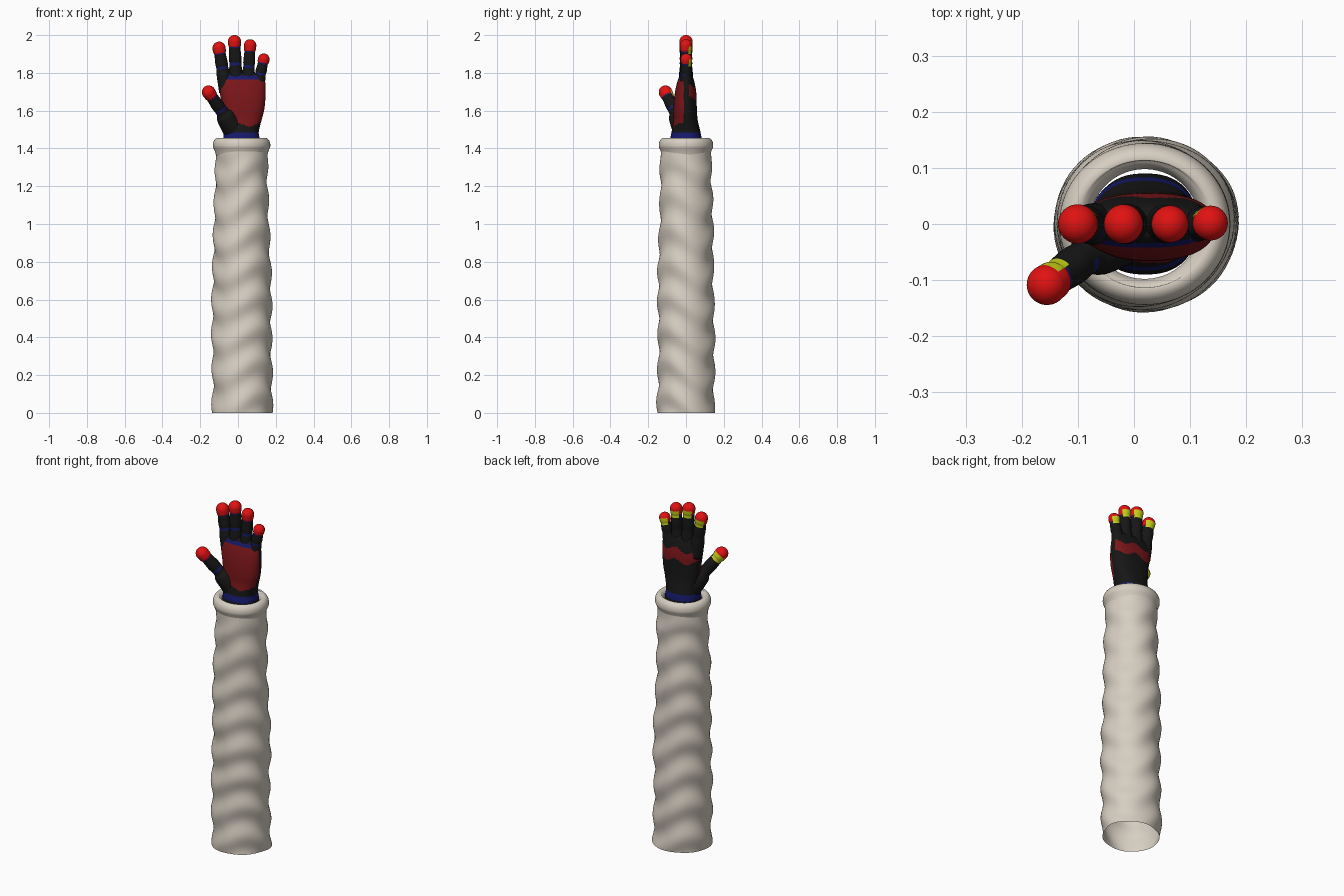
import bpy, bmesh
from math import sin, cos, pi, sqrt, copysign
from mathutils import Vector, Matrix

cube = bpy.data.objects.get("Cube")
if cube:
    bpy.data.objects.remove(cube, do_unlink=True)


def material(name, rgb):
    m = bpy.data.materials.new(name)
    m.use_nodes = True
    m.diffuse_color = (*rgb, 1)
    m.node_tree.nodes["Principled BSDF"].inputs["Base Color"].default_value = (*rgb, 1)
    return m


CREAM = material("cream cloth", (0.68, 0.62, 0.54))
BLACK = material("black", (0.008, 0.008, 0.008))
DARK_RED = material("dark red", (0.2, 0.008, 0.01))
RED = material("bright red", (0.75, 0.006, 0.006))
NAVY = material("navy blue", (0.008, 0.01, 0.15))
LIME = material("yellow green", (0.55, 0.62, 0.01))
HAND = [BLACK, DARK_RED, RED, NAVY, LIME]
K, D, R, N, L = range(5)


def spline(keys, steps):
    """Smooth curve of tuples passing through the keys."""
    out = []
    for i in range(len(keys) - 1):
        a, b, c, d = (keys[min(max(j, 0), len(keys) - 1)] for j in range(i - 1, i + 3))
        for s in range(steps):
            t = s / steps
            out.append([q + t / 2 * (r - p + t * (2*p - 5*q + 4*r - e + t * (3*(q - r) + e - p)))
                        for p, q, r, e in zip(a, b, c, d)])
    return out + [list(keys[-1])]


def loft(name, keys, mats, rule=None, steps=6, sides=48, square=1.0,
         capped=True, warp=None, place=None):
    """Stack of rings (z, centre x, centre y, radius x, radius y)."""
    bm = bmesh.new()
    rings = []
    for z, cx, cy, rx, ry in spline(keys, steps):
        ring = []
        for i in range(sides):
            a = 2 * pi * i / sides
            k = 1 + (warp(a, z) if warp else 0)
            x = copysign(abs(cos(a)) ** square, cos(a))
            y = copysign(abs(sin(a)) ** square, sin(a))
            ring.append(bm.verts.new((cx + rx * k * x, cy + ry * k * y, z)))
        rings.append(ring)
    for low, high in zip(rings, rings[1:]):
        for i in range(sides):
            j = (i + 1) % sides
            bm.faces.new((low[i], low[j], high[j], high[i]))
    if capped:
        bm.faces.new(rings[0][::-1])
        bm.faces.new(rings[-1])
    bm.normal_update()
    if rule:
        for f in bm.faces:
            f.material_index = rule(f.calc_center_median(), f.normal)
    for f in bm.faces:
        f.smooth = True
    if place:
        bm.transform(place)
    mesh = bpy.data.meshes.new(name)
    bm.to_mesh(mesh)
    bm.free()
    for m in mats:
        mesh.materials.append(m)
    ob = bpy.data.objects.new(name, mesh)
    bpy.context.collection.objects.link(ob)
    return ob


# Sleeve: open tube with chevron folds
def folds(a, z):
    fade = min(1, max(0, (1.4 - z) / 0.12))
    wave = sin(2 * pi * z / 0.18 + 2 * sin(2 * a) + 0.6 * sin(a + 3 * z))
    return fade * (0.042 * wave + 0.015 * sin(3 * a + 9 * z))


loft("sleeve", [(0, 0.022, 0, 0.158, 0.15), (0.3, 0.02, 0, 0.156, 0.148),
                (0.6, 0.022, 0, 0.156, 0.147), (0.9, 0.017, 0, 0.148, 0.143),
                (1.2, 0.02, 0, 0.139, 0.136), (1.4, 0.02, 0, 0.136, 0.134)],
     [CREAM], steps=24, sides=72, capped=False, warp=folds)

# Cuff: rolled rim that turns down inside the sleeve
rim = [(1.36, 0.134), (1.385, 0.142)]
for i in range(13):
    a = -0.3 + i * (pi + 0.3) / 12
    rim.append((1.418 + 0.038 * sin(a), 0.125 + 0.027 * cos(a)))
rim += [(1.39, 0.103), (1.36, 0.118)]
loft("cuff", [(z, 0.019, 0, r, r - 0.008 * (r > 0.12)) for z, r in rim],
     [CREAM], steps=3, sides=72, capped=False)


# Palm and wrist
def palm_rule(c, n):
    if c.z < 1.452:
        return K
    if c.z < 1.485:
        return N
    if c.z > 1.765:
        return N if n.y < -0.2 and c.z < 1.785 else K
    if c.y < -0.012 and c.z > 1.515 + 0.35 * abs(c.x - 0.06):
        return D
    if c.y > 0.015 and abs(c.z - 1.7 - 0.012 * sin(50 * c.x)) < 0.032:
        return D
    return K


loft("palm", [(1.38, 0.02, 0, 0.092, 0.09), (1.45, 0.018, 0, 0.096, 0.083),
              (1.49, 0.018, 0, 0.092, 0.076), (1.55, 0.025, -0.002, 0.1, 0.064),
              (1.6, 0.028, -0.004, 0.11, 0.062), (1.65, 0.028, -0.004, 0.116, 0.06),
              (1.7, 0.024, -0.002, 0.122, 0.056), (1.75, 0.02, -0.001, 0.124, 0.046),
              (1.785, 0.018, 0, 0.115, 0.034), (1.8, 0.018, 0, 0.1, 0.022)],
     HAND, palm_rule, steps=8, sides=96, square=0.85)


# Fingers: tapered lofts with a round bright tip, nail at the back
def finger(name, base, tip, root, radius, cap, turn=0):
    base, tip = Vector(base), Vector(tip)
    length = (tip - base).length
    start = length - cap

    def rule(c, n):
        if n.y > 0.4 and start - 0.012 < c.z < start + 0.026:
            return L
        if c.z > start:
            return R
        if start - 0.008 < c.z or (n.y < -0.1 and abs(c.z - start * 0.62) < 0.006):
            return N
        return K

    keys = [(0, root), (start * 0.4, (root + radius) / 2), (start * 0.5, radius * 0.98),
            (start * 0.62, radius * 0.9), (start * 0.75, radius * 0.95),
            (start - 0.006, radius * 0.86), (start + 0.006, radius * 0.95)]
    mid = length - radius
    for i in range(8):
        a = i * pi / 2 / 8
        keys.append((mid + radius * sin(a), radius * cos(a)))
    keys.append((length, 0.0015))
    place = (Matrix.Translation(base)
             @ Vector((0, 0, 1)).rotation_difference(tip - base).to_matrix().to_4x4()
             @ Matrix.Rotation(turn, 4, "Z"))
    loft(name, [(z, 0, 0, r, r) for z, r in keys], HAND, rule,
         steps=4, sides=40, place=place)


finger("index_finger", (-0.062, 0, 1.7), (-0.106, 0, 1.965), 0.038, 0.035, 0.062)
finger("middle_finger", (-0.008, 0, 1.7), (-0.02, 0, 2.0), 0.037, 0.035, 0.062)
finger("ring_finger", (0.05, 0, 1.7), (0.066, 0, 1.978), 0.036, 0.033, 0.062)
finger("little_finger", (0.098, 0, 1.7), (0.143, 0.002, 1.902), 0.034, 0.031, 0.052)
finger("thumb", (-0.02, -0.01, 1.5), (-0.174, -0.122, 1.725), 0.062, 0.036, 0.066, 0.35)
